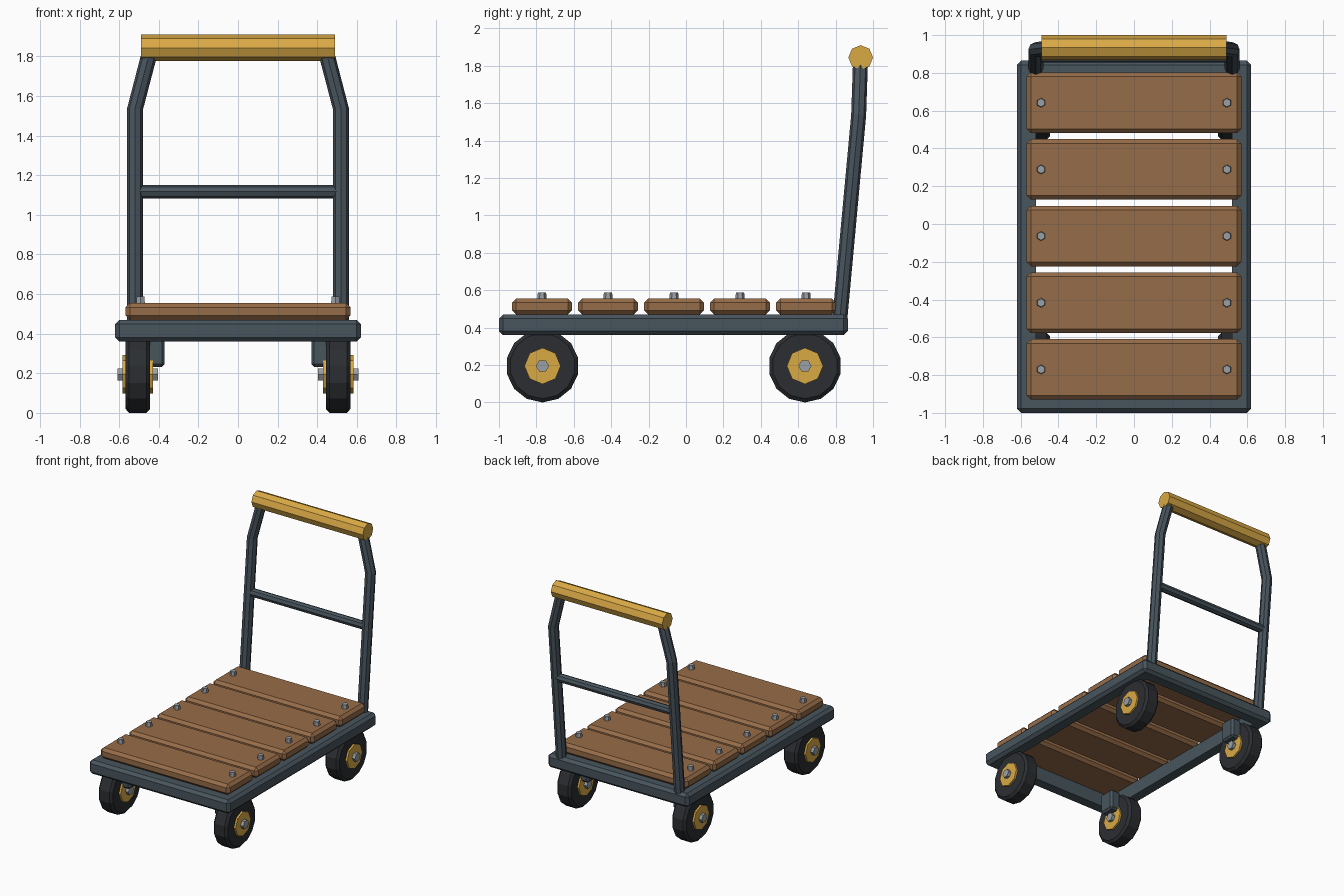
import bpy, bmesh
from math import sin, cos, pi
from mathutils import Vector

if "Cube" in bpy.data.objects:
    bpy.data.objects.remove(bpy.data.objects["Cube"])


def material(name, rgb):
    m = bpy.data.materials.new(name)
    m.diffuse_color = (*rgb, 1)
    m.use_nodes = True
    m.node_tree.nodes["Principled BSDF"].inputs["Base Color"].default_value = m.diffuse_color
    return m


STEEL = material("steel", (0.065, 0.09, 0.11))
WOOD = material("wood", (0.305, 0.15, 0.065))
GOLD = material("yellow", (0.70, 0.40, 0.06))
RUBBER = material("rubber", (0.024, 0.027, 0.031))
BOLT = material("bolt", (0.32, 0.35, 0.38))


def finish(bm, name, mat):
    bmesh.ops.recalc_face_normals(bm, faces=bm.faces)
    me = bpy.data.meshes.new(name)
    bm.to_mesh(me)
    bm.free()
    ob = bpy.data.objects.new(name, me)
    bpy.context.collection.objects.link(ob)
    if mat:
        me.materials.append(mat)
    return ob


def box(name, lo, hi, mat, bevel=0.0):
    bm = bmesh.new()
    bmesh.ops.create_cube(bm, size=1)
    for v in bm.verts:
        v.co = [l + (h - l) * (c + 0.5) for l, h, c in zip(lo, hi, v.co)]
    if bevel:
        bmesh.ops.bevel(bm, geom=bm.edges[:], offset=bevel, segments=1, affect='EDGES')
    return finish(bm, name, mat)


def lathe(name, centre, profile, sides, mat, axis='X', phase=0.0):
    """Capped low-poly turning; profile is (position along axis, radius)."""
    bm = bmesh.new()
    rings = []
    for t, r in profile:
        ring = []
        for i in range(sides):
            a = phase + 2 * pi * i / sides
            p, q = r * cos(a), r * sin(a)
            off = Vector((t, p, q)) if axis == 'X' else Vector((p, q, t))
            ring.append(bm.verts.new(Vector(centre) + off))
        rings.append(ring)
    for a, b in zip(rings, rings[1:]):
        for i in range(sides):
            j = (i + 1) % sides
            bm.faces.new((a[i], a[j], b[j], b[i]))
    bm.faces.new(rings[0])
    bm.faces.new(rings[-1])
    return finish(bm, name, mat)


# Hollow bevelled deck frame
frame = box("deck_frame", (-0.62, -1.0, 0.36), (0.62, 0.865, 0.47), STEEL, 0.022)
cutter = box("frame_cutter", (-0.52, -0.9, 0.2), (0.52, 0.765, 0.6), None)
cutter.hide_render = True
cutter.hide_set(True)
cut = frame.modifiers.new("opening", 'BOOLEAN')
cut.operation, cut.object, cut.solver = 'DIFFERENCE', cutter, 'EXACT'

# Deck planks with a bolt at each end
for i in range(5):
    y = -0.77 + 0.353 * i
    box(f"plank_{i + 1}", (-0.568, y - 0.16, 0.47), (0.568, y + 0.16, 0.555), WOOD, 0.022)
    for s in (-1, 1):
        lathe(f"plank_bolt_{i + 1}_{'left' if s < 0 else 'right'}", (s * 0.492, y, 0),
              [(0.545, 0.026), (0.588, 0.022)], 6, BOLT, 'Z', pi / 2)

for s in (-1, 1):
    side = "left" if s < 0 else "right"
    # Wheels with hub, axle and mounting bracket
    for y, end in ((-0.767, "front"), (0.636, "back")):
        c = (s * 0.506, y, 0.195)
        lathe(f"{end}_{side}_tyre", c,
              [(-0.062, 0.175), (-0.044, 0.195), (0.044, 0.195), (0.062, 0.175)],
              14, RUBBER, phase=pi / 2)
        lathe(f"{end}_{side}_hub", c, [(-0.077, 0.097), (0.077, 0.097)], 8, GOLD)
        lathe(f"{end}_{side}_axle", c, [(-0.102, 0.035), (0.102, 0.035)], 6, BOLT)
        xs = sorted((s * 0.37, s * 0.46))
        box(f"{end}_{side}_bracket", (xs[0], y - 0.065, 0.233),
            (xs[1], y + 0.065, 0.40), STEEL, 0.015)

    # Bent handle posts
    cu = bpy.data.curves.new(f"{side}_post", 'CURVE')
    cu.dimensions = '3D'
    cu.bevel_depth, cu.bevel_resolution, cu.use_fill_caps = 0.04, 2, True
    sp = cu.splines.new('POLY')
    path = [(0.52, 0.82, 0.42), (0.52, 0.923, 1.535), (0.443, 0.933, 1.83)]
    sp.points.add(len(path) - 1)
    for p, (x, y, z) in zip(sp.points, path):
        p.co = (s * x, y, z, 1)
    sp.use_smooth = False
    cu.materials.append(STEEL)
    bpy.context.collection.objects.link(bpy.data.objects.new(f"{side}_post", cu))

# Crossbar and grip
lathe("crossbar", (0, 0.887, 1.117), [(-0.5, 0.033), (0.5, 0.033)], 8, STEEL)
lathe("handle_grip", (0, 0.934, 1.844), [(-0.49, 0.066), (0.49, 0.066)], 8, GOLD)
